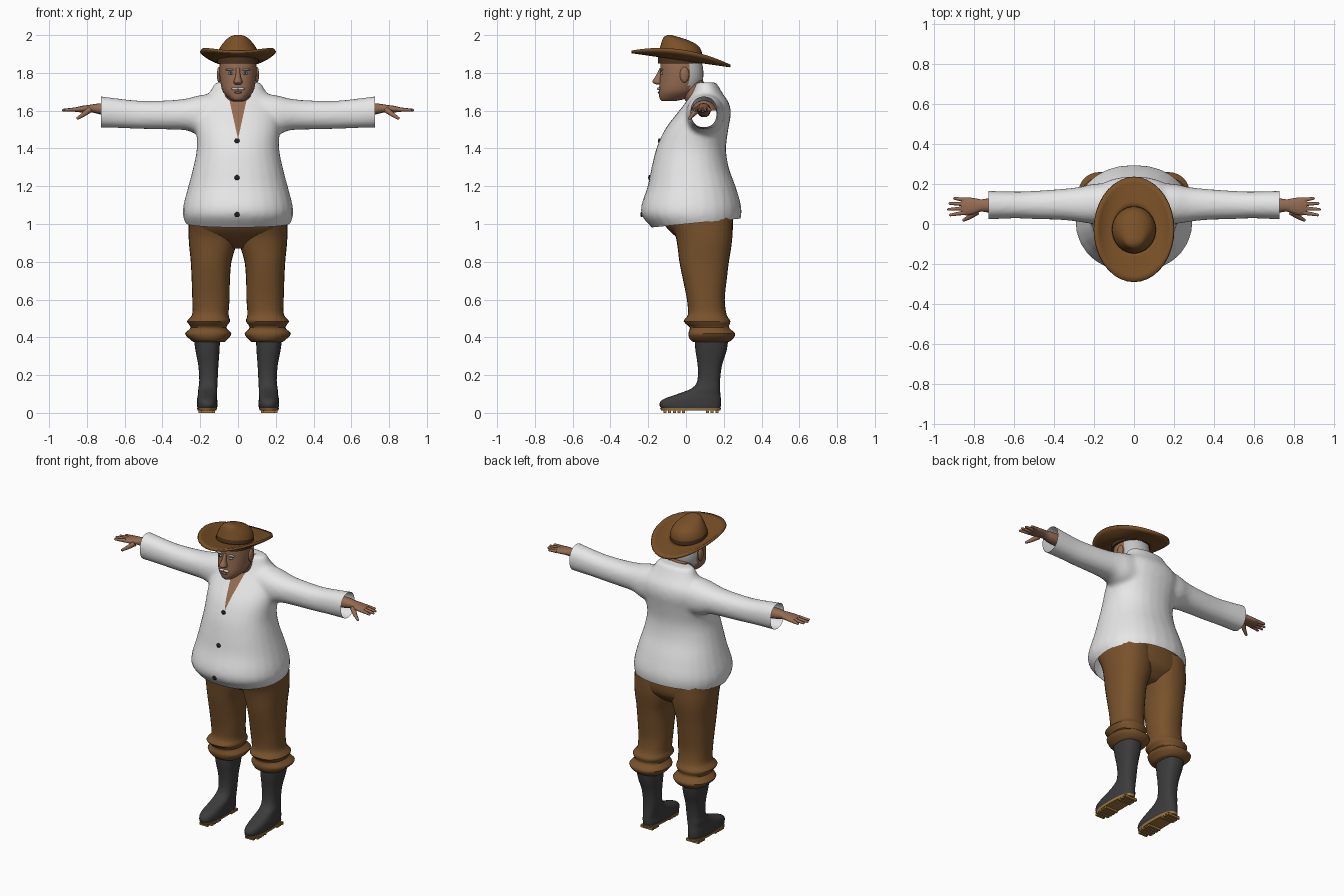
import bpy, bmesh, math
from mathutils import Vector, Matrix
from mathutils.bvhtree import BVHTree

if "Cube" in bpy.data.objects:
    bpy.data.objects.remove(bpy.data.objects["Cube"])


def material(name, r, g, b):
    m = bpy.data.materials.new(name)
    m.use_nodes = True
    m.diffuse_color = (r, g, b, 1)
    bsdf = m.node_tree.nodes["Principled BSDF"]
    bsdf.inputs["Base Color"].default_value = (r, g, b, 1)
    bsdf.inputs["Roughness"].default_value = 0.8
    return m


WHITE = material("shirt white", 0.8, 0.8, 0.8)
SKIN = material("skin", 0.3, 0.15, 0.085)
BROWN = material("trouser brown", 0.19, 0.085, 0.025)
HAT = material("hat brown", 0.19, 0.08, 0.02)
BAND = material("hat band brown", 0.07, 0.033, 0.013)
RUBBER = material("boot rubber", 0.045, 0.045, 0.045)
SOLE = material("sole tan", 0.36, 0.19, 0.05)
HAIR = material("hair grey", 0.55, 0.55, 0.55)
DARK = material("button black", 0.015, 0.015, 0.015)
EYE = material("eye blue grey", 0.3, 0.42, 0.5)


def finish(name, bm, *mats, angle=50):
    bmesh.ops.recalc_face_normals(bm, faces=bm.faces)
    me = bpy.data.meshes.new(name)
    bm.to_mesh(me)
    bm.free()
    for m in mats:
        me.materials.append(m)
    me.shade_smooth()
    me.set_sharp_from_angle(angle=math.radians(angle))
    ob = bpy.data.objects.new(name, me)
    bpy.context.collection.objects.link(ob)
    return ob


def spline(rows, steps):
    """Catmull-Rom interpolation between cross-sections."""
    out = []
    for i in range(len(rows) - 1):
        a, b, c, d = (rows[max(i - 1, 0)], rows[i], rows[i + 1],
                      rows[min(i + 2, len(rows) - 1)])
        for k in range(steps):
            t = k / steps
            out.append([q + t * (r - p) / 2 + t * t * (p - 2.5 * q + 2 * r - s / 2)
                        + t ** 3 * (1.5 * (q - r) + (s - p) / 2)
                        for p, q, r, s in zip(a, b, c, d)])
    return out + [list(rows[-1])]


def loft(bm, rows, axis="Z", side=1, n=28, power=2.2, steps=3):
    """Rows are (position, u min, u max, v min, v max) along the axis."""
    rings = []
    for t, u0, u1, v0, v1 in spline(rows, steps):
        ring = []
        for k in range(n):
            a = 2 * math.pi * k / n
            c, s = math.cos(a), math.sin(a)
            u = (u0 + u1) / 2 + (u1 - u0) / 2 * math.copysign(abs(c) ** (2 / power), c)
            v = (v0 + v1) / 2 + (v1 - v0) / 2 * math.copysign(abs(s) ** (2 / power), s)
            co = (u * side, v, t) if axis == "Z" else (t * side, u, v)
            ring.append(bm.verts.new(co))
        rings.append(ring)
    for lo, hi in zip(rings, rings[1:]):
        for k in range(n):
            bm.faces.new((lo[k], lo[(k + 1) % n], hi[(k + 1) % n], hi[k]))
    bm.faces.new(rings[0])
    bm.faces.new(rings[-1])
    return bm


def even(rows):
    """Expand (z, half width, back, front) rows to symmetric sections."""
    return [(z, -w, w, a, b) for z, w, a, b in rows]


def ball(bm, centre, radii):
    mat = Matrix.Translation(centre) @ Matrix.Diagonal((*radii, 1))
    bmesh.ops.create_uvsphere(bm, u_segments=14, v_segments=8, radius=1, matrix=mat)


def taper(bm, p, q, r0, r1):
    p, q = Vector(p), Vector(q)
    rot = (q - p).to_track_quat("Z", "Y").to_matrix().to_4x4()
    bmesh.ops.create_cone(bm, cap_ends=True, segments=10, radius1=r0, radius2=r1,
                          depth=(q - p).length, matrix=Matrix.Translation((p + q) / 2) @ rot)
    ball(bm, q, (r1, r1, r1))


def cut(bm, co, no, clear=False):
    bmesh.ops.bisect_plane(bm, geom=bm.verts[:] + bm.edges[:] + bm.faces[:],
                           plane_co=co, plane_no=no, clear_outer=clear)


# Shirt: torso and sleeves fused, then trimmed at the cuffs and hem
bm = loft(bmesh.new(), even([
    (0.92, .22, -.13, .24), (0.98, .265, -.18, .275), (1.04, .291, -.232, .292),
    (1.1, .289, -.236, .291), (1.2, .263, -.203, .262), (1.3, .237, -.182, .226),
    (1.4, .218, -.157, .212), (1.5, .222, -.112, .224), (1.58, .225, -.052, .237),
    (1.64, .2, -.005, .228), (1.69, .155, .025, .195), (1.75, .122, .05, .16)]))
for side in (1, -1):
    loft(bm, [(.06, .0, .21, 1.46, 1.7), (.2, .0, .2, 1.47, 1.682), (.27, .01, .185, 1.495, 1.665),
              (.36, .02, .175, 1.5, 1.655), (.5, .025, .165, 1.503, 1.652),
              (.6, .028, .162, 1.507, 1.66), (.77, .022, .167, 1.512, 1.682)], "X", side)
shirt = finish("shirt", bm, WHITE, SKIN)
remesh = shirt.modifiers.new("fuse", "REMESH")
remesh.mode, remesh.voxel_size = "VOXEL", 0.013
smooth = shirt.modifiers.new("soften", "SMOOTH")
smooth.factor, smooth.iterations = 0.5, 6
bpy.context.view_layer.update()
fused = shirt.evaluated_get(bpy.context.evaluated_depsgraph_get())
bm = bmesh.new()
bm.from_mesh(fused.to_mesh())
fused.to_mesh_clear()
bpy.data.objects.remove(shirt)
for side in (1, -1):
    cut(bm, (.725 * side, 0, 0), (side, 0, 0), True)
    cut(bm, (0, 0, 1.45), (side, 0, -.22))
cut(bm, (0, -.15, .985), (0, .1, -1), True)
# Open neckline shows the chest
for f in bm.faces:
    c = f.calc_center_median()
    f.material_index = int(c.z > 1.45 and c.y < .1 and abs(c.x) < .22 * (c.z - 1.45))
tree = BVHTree.FromBMesh(bm)
finish("shirt", bm, WHITE, SKIN)

# Buttons sit on the shirt front
bm = bmesh.new()
for z in (1.44, 1.245, 1.05):
    hit = tree.ray_cast(Vector((-.005, -1, z)), Vector((0, 1, 0)))
    ball(bm, hit[0], (.014, .008, .014))
finish("buttons", bm, DARK)

# Trousers: hips and two legs with rolled cuffs
bm = loft(bmesh.new(), even([(.87, .1, .03, .17), (.93, .235, -.05, .235),
                             (1.0, .262, -.115, .25), (1.1, .25, -.12, .24)]), power=2.4)
for side in (1, -1):
    loft(bm, [(.375, .07, .235, .04, .225), (.39, .055, .255, .02, .247), (.42, .035, .28, .012, .26),
              (.452, .062, .25, .02, .228), (.485, .042, .27, -.012, .235), (.52, .05, .243, .01, .215),
              (.6, .045, .242, .005, .205), (.7, .043, .245, -.015, .215), (.8, .035, .25, -.035, .227),
              (.88, .012, .258, -.045, .24), (.95, .0, .262, -.06, .246),
              (1.05, .0, .262, -.11, .245)], side=side, power=2.3)
finish("trousers", bm, BROWN)

for side, label in ((1, "left"), (-1, "right")):
    # Boot
    bm = loft(bmesh.new(), [
        (.02, .115, .213, -.125, .18), (.04, .108, .217, -.14, .185), (.07, .11, .217, -.125, .185),
        (.1, .11, .212, -.045, .182), (.13, .11, .21, .03, .18), (.17, .108, .205, .06, .18),
        (.25, .104, .21, .062, .19), (.33, .098, .225, .05, .215),
        (.4, .095, .235, .045, .225)], side=side, power=2.5)
    finish(label + "_boot", bm, RUBBER)
    # Ribbed sole with a raised arch
    bm = loft(bmesh.new(), [(.012, .115, .214, -.13, .182), (.027, .11, .217, -.138, .186)],
              side=side, power=2.5, steps=1)
    for i in range(12):
        y = -.112 + i * .025
        if not .01 < y < .09:
            width = .06 if i == 0 else .088
            bmesh.ops.create_cube(bm, size=1, matrix=Matrix.Translation((.165 * side, y, .008))
                                  @ Matrix.Diagonal((width, .016, .016, 1)))
    finish(label + "_sole", bm, SOLE, angle=30)
    # Forearm, palm, fingers and thumb
    bm = loft(bmesh.new(), [
        (.55, .06, .13, 1.565, 1.635), (.7, .055, .13, 1.575, 1.64), (.76, .062, .123, 1.588, 1.635),
        (.79, .052, .128, 1.592, 1.63), (.83, .043, .133, 1.591, 1.625),
        (.862, .048, .13, 1.594, 1.617)], "X", side, n=16)
    for y0, x1, y1 in ((.057, .915, .045), (.078, .925, .073), (.1, .918, .102), (.12, .895, .128)):
        taper(bm, (.845 * side, y0, 1.607), (x1 * side, y1, 1.603), .012, .007)
    taper(bm, (.785 * side, .06, 1.605), (.82 * side, .035, 1.578), .017, .012)
    taper(bm, (.82 * side, .035, 1.578), (.848 * side, .02, 1.56), .012, .008)
    finish(label + "_hand", bm, SKIN)

# Head with hair at the back, and neck
bm = loft(bmesh.new(), even([
    (1.652, .028, -.128, -.05), (1.665, .048, -.14, .0), (1.7, .08, -.143, .05),
    (1.75, .093, -.14, .085), (1.8, .098, -.136, .092), (1.85, .096, -.135, .085),
    (1.89, .088, -.125, .07)]), n=36)
for f in bm.faces:
    c = f.calc_center_median()
    f.material_index = int(c.y > .018 and c.z > 1.715)
finish("head", bm, SKIN, HAIR)
bm = loft(bmesh.new(), even([(1.6, .075, .03, .17), (1.7, .072, -.03, .12), (1.78, .07, -.06, .08)]))
finish("neck", bm, SKIN)

# Nose, ears and lower lip
bm = loft(bmesh.new(), even([(1.738, .012, -.155, -.12), (1.745, .022, -.172, -.12),
                             (1.757, .022, -.178, -.12), (1.785, .013, -.16, -.12),
                             (1.825, .01, -.14, -.12)]), n=14)
for side in (1, -1):
    ball(bm, (.1 * side, -.008, 1.79), (.012, .025, .042))
ball(bm, (0, -.143, 1.697), (.024, .007, .006))
finish("nose_ears_and_lip", bm, SKIN)

# Eyebrows, moustache, eyes and pupils
hair, eyes, pupils = bmesh.new(), bmesh.new(), bmesh.new()
for side in (1, -1):
    ball(hair, (.042 * side, -.13, 1.817), (.024, .009, .006))
    ball(hair, (.016 * side, -.143, 1.716), (.02, .01, .008))
    ball(eyes, (.038 * side, -.128, 1.797), (.015, .008, .007))
    ball(pupils, (.038 * side, -.134, 1.797), (.005, .004, .005))
finish("eyebrows_and_moustache", hair, HAIR)
finish("eyes", eyes, EYE)
finish("pupils", pupils, DARK)

# Hat crown with a darker band cut along the tilted base
bm = loft(bmesh.new(), even([
    (1.85, .11, -.148, .088), (1.9, .108, -.147, .086), (1.94, .092, -.136, .068),
    (1.97, .068, -.127, .02), (1.99, .045, -.117, -.04), (2.0, .018, -.1, -.075)]), n=32, power=2)
tilt = Vector((0, .143, 1))
cut(bm, (0, -.03, 1.905), tilt)
for f in bm.faces:
    f.material_index = int((f.calc_center_median() - Vector((0, -.03, 1.905))).dot(tilt) < 0)
finish("hat_crown", bm, HAT, BAND)

# Hat brim, tilted back with the sides curled up
bm = bmesh.new()
rings = []
for k in range(6):
    s = k / 5
    ring = []
    for i in range(36):
        a = math.tau * i / 36
        x = (.1 + .097 * s) * math.cos(a)
        y = -.027 + (.112 + .15 * s) * math.sin(a)
        z = 1.874 - .143 * (y + .03) + .045 * (s * math.cos(a)) ** 2
        ring.append(bm.verts.new((x, y, z)))
    rings.append(ring)
for lo, hi in zip(rings, rings[1:]):
    for i in range(36):
        j = (i + 1) % 36
        bm.faces.new((lo[i], hi[i], hi[j], lo[j]))
brim = finish("hat_brim", bm, HAT)
thick = brim.modifiers.new("thickness", "SOLIDIFY")
thick.thickness, thick.offset = 0.014, 0
